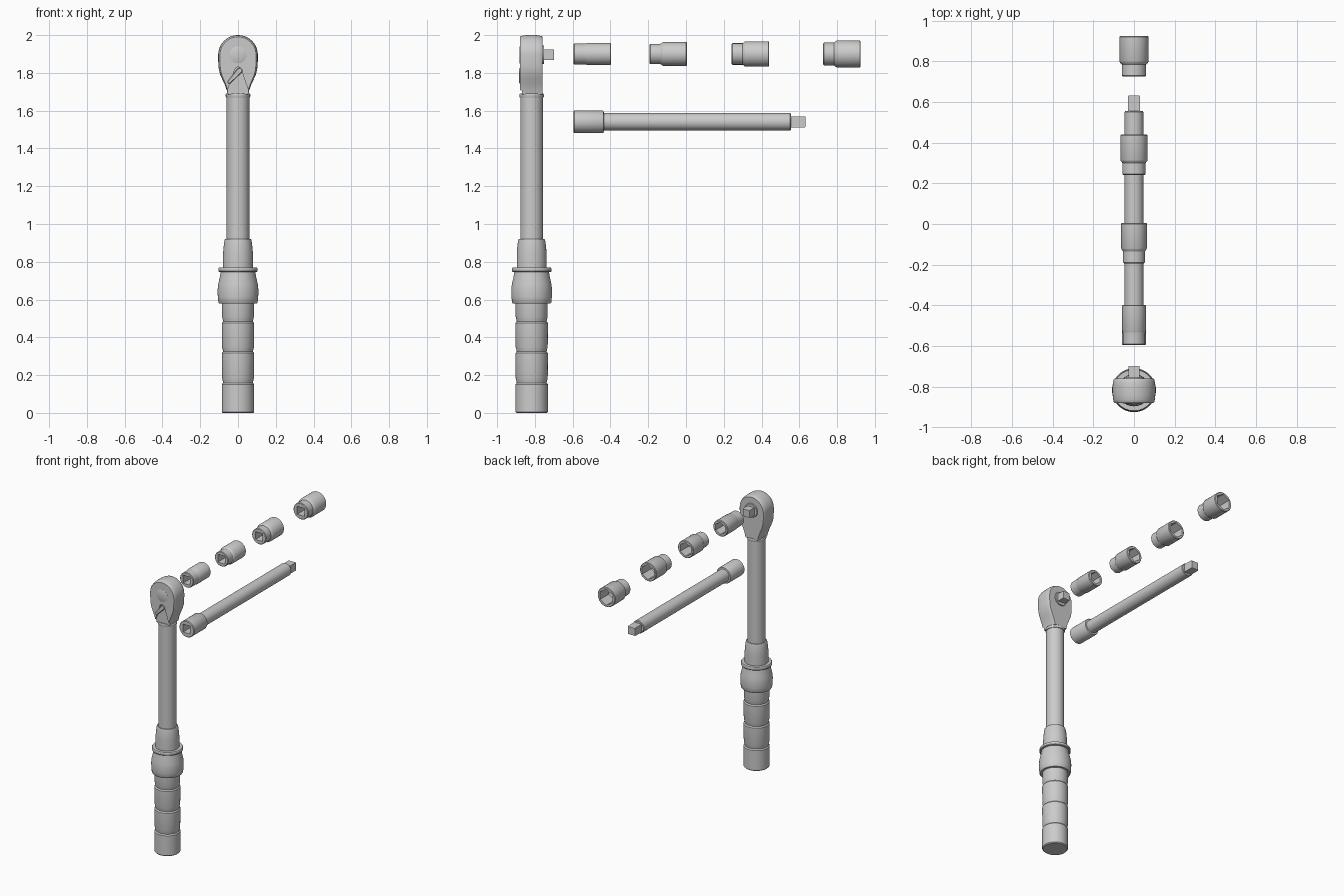
import bpy, bmesh
from math import sin, cos, pi, radians, atan2
from mathutils import Vector

if "Cube" in bpy.data.objects:
    bpy.data.objects.remove(bpy.data.objects["Cube"])

N = 48
WY = -0.817          # wrench axis (y)
DZ = 1.896           # drive and socket axis (z)


def loft(name, rings, closed=False):
    """Skin a list of equal-length point rings; cap the ends unless closed."""
    bm = bmesh.new()
    vs = [[bm.verts.new(p) for p in r] for r in rings]
    n = len(rings[0])
    pairs = list(zip(vs, vs[1:])) + ([(vs[-1], vs[0])] if closed else [])
    for a, b in pairs:
        for i in range(n):
            j = (i + 1) % n
            bm.faces.new((a[i], a[j], b[j], b[i]))
    if not closed:
        bm.faces.new(vs[0])
        bm.faces.new(vs[-1])
    bmesh.ops.recalc_face_normals(bm, faces=bm.faces)
    me = bpy.data.meshes.new(name)
    bm.to_mesh(me)
    bm.free()
    ob = bpy.data.objects.new(name, me)
    bpy.context.collection.objects.link(ob)
    return ob


def smooth(ob, angle=28):
    bpy.ops.object.select_all(action='DESELECT')
    ob.select_set(True)
    bpy.context.view_layer.objects.active = ob
    bpy.ops.object.shade_smooth_by_angle(angle=radians(angle))
    return ob


def ring_z(r, z):
    return [Vector((r * cos(2 * pi * i / N), WY + r * sin(2 * pi * i / N), z)) for i in range(N)]


def ring_y(r, y, zc, sides=0, off=0.0):
    """Ring round a y axis; sides=4 or 6 gives a polygon of circumradius r."""
    pts = []
    for i in range(N):
        a = 2 * pi * i / N
        q = r
        if sides:
            h = pi / sides
            q = r * cos(h) / cos((a - off + 1e-9) % (2 * h) - h)
        pts.append(Vector((q * cos(a), y, zc + q * sin(a))))
    return pts


def square(half, y, zc):
    return ring_y(half * 2 ** 0.5, y, zc, 4, pi / 4)


def revolve(name, prof):
    return smooth(loft(name, [ring_z(r, z) for r, z in prof]))


# grip with three grooves
prof = [(.080, 0), (.086, .006)]
for z in (.155, .32, .48):
    prof += [(.086, z - .004), (.079, z + .004), (.081, z + .015), (.085, z + .03)]
revolve("grip", prof + [(.085, .60)])

# locking collar, sleeve, tube and neck ring
revolve("lock_collar", [(.08, .58), (.100, .58), (.104, .586), (.107, .615), (.108, .65),
                        (.105, .68), (.097, .715), (.092, .745), (.101, .746), (.104, .75),
                        (.104, .764), (.101, .769), (.07, .769)])
revolve("sleeve", [(.079, .75), (.079, .84), (.077, .87), (.073, .905), (.070, .918), (.067, .921), (.055, .921)])
revolve("tube", [(.060, .90), (.060, 1.68)])
revolve("neck_ring", [(.058, 1.668), (.063, 1.670), (.065, 1.675), (.065, 1.685), (.062, 1.690), (.05, 1.690)])

# ratchet head: teardrop outline lofted front to back with rounded rim
half = [(.054, 1.685), (.060, 1.71), (.070, 1.737), (.083, 1.765), (.094, 1.79), (.101, 1.815),
        (.104, 1.84), (.105, 1.87)]
outline = half + [(.105 * cos(pi * i / 24), 1.895 + .105 * sin(pi * i / 24)) for i in range(25)]
outline += [(-x, z) for x, z in reversed(half)]


def head_ring(y, s):
    return [Vector((x * s, WY + y, 1.895 + (z - 1.895) * s if z > 1.895 else z)) for x, z in outline]


head = loft("ratchet_head", [head_ring(y, s) for y, s in
            ((-.063, .91), (-.058, .945), (-.045, .98), (-.02, 1), (.02, 1), (.04, .98), (.053, .945), (.058, .91))])

# lever pocket cut into the front of the head
tri = [(-.075, 1.66), (.075, 1.66), (.047, 1.73), (.018, 1.816), (.010, 1.828), (0, 1.832),
       (-.010, 1.828), (-.018, 1.816), (-.047, 1.73)]
cutter = loft("pocket_cutter", [[Vector((x, WY + y, z)) for x, z in tri] for y in (-.1, -.051)])
cutter.hide_render = True
mod = head.modifiers.new("pocket", 'BOOLEAN')
mod.object = cutter
mod.solver = 'EXACT'
bpy.context.view_layer.objects.active = head
bpy.ops.object.modifier_apply(modifier=mod.name)
bpy.data.objects.remove(cutter)
smooth(head)


# reversing lever: tapered pill
def pill(y, grow):
    (ax, az, ar), (bx, bz, br) = (-.046, 1.752, .009), (.008, 1.812, .015)
    d = atan2(bz - az, bx - ax)
    pts = []
    for cx, cz, r, start in ((bx, bz, br, d - pi / 2), (ax, az, ar, d + pi / 2)):
        for i in range(13):
            a = start + pi * i / 12
            pts.append(Vector((cx + (r + grow) * cos(a), WY + y, cz + (r + grow) * sin(a))))
    return pts


smooth(loft("reverse_lever", [pill(-.045, 0), pill(-.063, 0), pill(-.066, -.003)]))

# front cap, rear drive plate and square drive
smooth(loft("front_cap", [ring_y(r, WY + y, DZ) for r, y in ((.045, -.055), (.045, -.0635), (.043, -.0645))]))
smooth(loft("drive_plate", [ring_y(r, WY + y, DZ) for r, y in ((.05, .05), (.05, .064), (.048, .066))]))
smooth(loft("square_drive", [square(h, WY + y, DZ) for h, y in ((.028, .05), (.028, .115), (.026, .118))]))

# four sockets: square hole in front, hexagon hole at the back
for k, (y0, r1, r2, hx) in enumerate(((-.595, .055, .0585, .044), (-.193, .054, .063, .049),
                                      (.242, .057, .067, .054), (.726, .060, .071, .058))):
    y1 = y0 + .198
    outer = [(r1 - .004, y0), (r1, y0 + .004), (r1, y0 + .058), (r2 - .002, y0 + .068), (r2, y0 + .072),
             (r2, y1 - .004), (r2 - .004, y1)]
    rings = [ring_y(r, y, DZ + .004) for r, y in outer]
    rings += [ring_y(hx, y, DZ + .004, 6, pi / 6) for y in (y1, y1 - .1)]
    rings += [square(.029, y, DZ + .004) for y in (y1 - .108, y0)]
    smooth(loft(f"socket_{k + 1}", rings, closed=True))

# extension bar with a blind square hole
EZ = 1.541
rings = [square(.029, -.50, EZ), square(.029, -.595, EZ)]
rings += [ring_y(r, y, EZ) for r, y in ((.056, -.595), (.060, -.591), (.060, -.442), (.057, -.436), (.046, -.435),
                                        (.046, .551), (.043, .555))]
rings += [square(h, y, EZ) for h, y in ((.029, .555), (.029, .629), (.027, .632))]
smooth(loft("extension_bar", rings))
